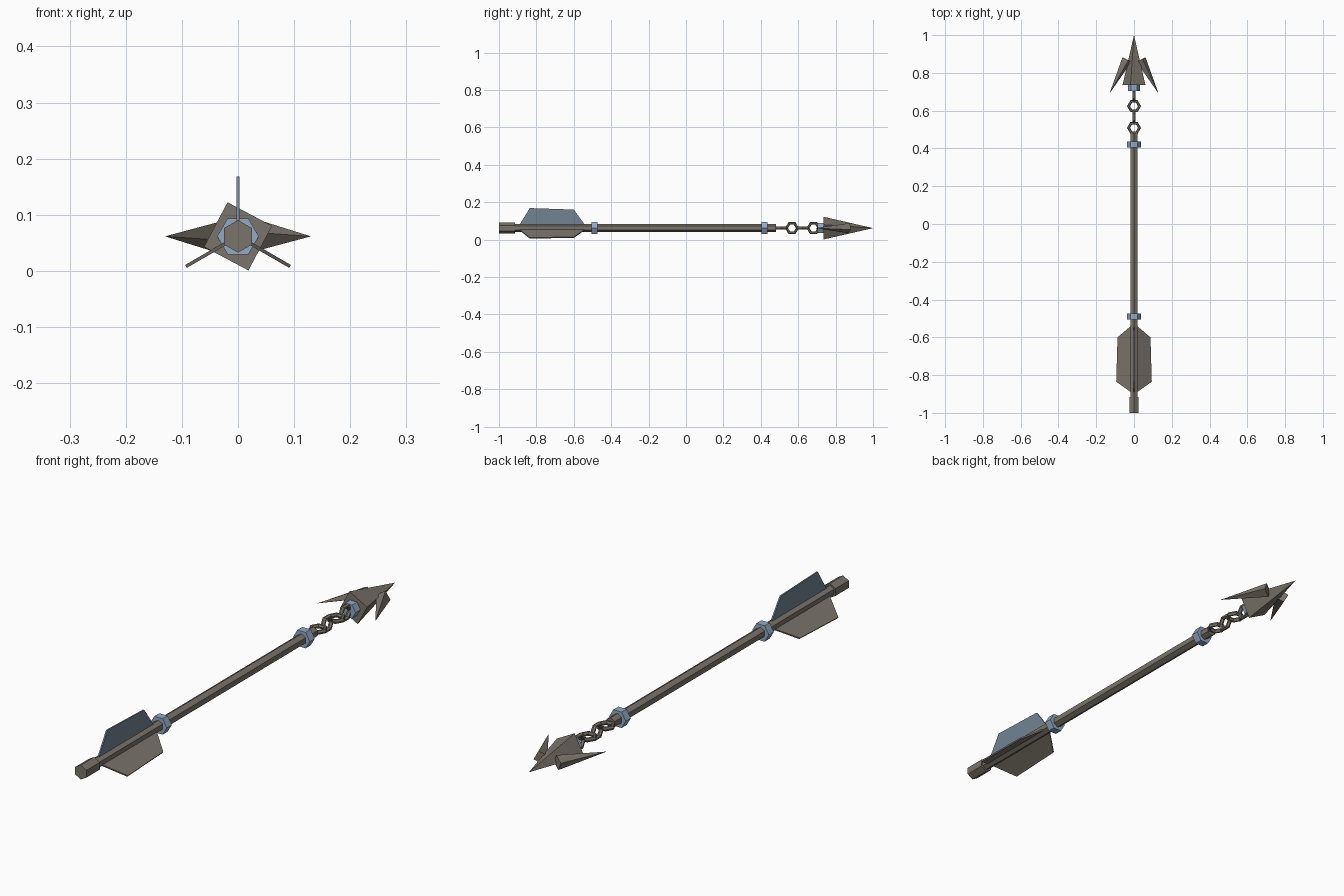
import bpy, bmesh, math
from mathutils import Vector, Matrix

if "Cube" in bpy.data.objects:
    bpy.data.objects.remove(bpy.data.objects["Cube"])

CZ = 0.0615  # height of the arrow axis


def mat(name, col):
    m = bpy.data.materials.new(name)
    m.diffuse_color = (*col, 1)
    m.use_nodes = True
    m.node_tree.nodes["Principled BSDF"].inputs["Base Color"].default_value = m.diffuse_color
    return m


WOOD = mat("brown grey", (0.195, 0.175, 0.145))
STEEL = mat("light steel blue", (0.29, 0.40, 0.55))
FEATHER = mat("slate blue", (0.17, 0.23, 0.30))


def finish(name, bm, material):
    bmesh.ops.recalc_face_normals(bm, faces=bm.faces[:])
    me = bpy.data.meshes.new(name)
    bm.to_mesh(me)
    bm.free()
    me.materials.append(material)
    ob = bpy.data.objects.new(name, me)
    bpy.context.collection.objects.link(ob)
    return ob


def spike(name, a, b, r1, r2, n, angle, material):
    """Prism or pyramid from point a to point b; first vertex at angle in the end plane."""
    a, b = Vector(a), Vector(b)
    d = (b - a).normalized()
    up = Vector((0, 0, 1))
    side = d.cross(up)
    bm = bmesh.new()

    def ring(c, r):
        return [bm.verts.new(c + r * (side * math.cos(t) + up * math.sin(t)))
                for t in (math.radians(angle) + math.tau * i / n for i in range(n))]
    ra = ring(a, r1)
    bm.faces.new(ra)
    if r2:
        rb = ring(b, r2)
        bm.faces.new(rb)
    else:
        tip = bm.verts.new(b)
    for i in range(n):
        j = (i + 1) % n
        bm.faces.new([ra[i], ra[j], rb[j], rb[i]] if r2 else [ra[i], ra[j], tip])
    return finish(name, bm, material)


def link(name, y, vertical):
    """Six-sided chain ring with a six-sided wire."""
    bm = bmesh.new()
    rings = []
    for i in range(6):
        t = math.tau * i / 6
        ring = []
        for k in range(6):
            p = math.tau * k / 6
            r = 0.029 + 0.008 * math.cos(p)
            h = 0.009 * math.sin(p)
            u, v = r * math.cos(t), r * math.sin(t)
            co = (h, y + u, CZ + v) if vertical else (u, y + v, CZ + h)
            ring.append(bm.verts.new(co))
        rings.append(ring)
    for i in range(6):
        q, s = rings[i], rings[(i + 1) % 6]
        for k in range(6):
            m = (k + 1) % 6
            bm.faces.new([q[k], q[m], s[m], s[k]])
    finish(name, bm, WOOD)


def vane(name, angle, material):
    """Thin feather plate swept back, turned around the axis."""
    prof = [(-0.895, 0.01), (-0.835, 0.107), (-0.60, 0.099), (-0.535, 0.01)]
    bm = bmesh.new()
    f = bm.faces.new([bm.verts.new((-0.003, y, r)) for y, r in prof])
    ext = bmesh.ops.extrude_face_region(bm, geom=[f])
    bmesh.ops.translate(bm, vec=(0.006, 0, 0),
                        verts=[v for v in ext["geom"] if isinstance(v, bmesh.types.BMVert)])
    M = Matrix.Translation((0, 0, CZ)) @ Matrix.Rotation(math.radians(angle), 4, 'Y')
    bmesh.ops.transform(bm, matrix=M, verts=bm.verts[:])
    finish(name, bm, material)


# shaft and nock
spike("shaft", (0, -0.93, CZ), (0, 0.48, CZ), 0.0215, 0.0215, 6, 30, WOOD)
spike("nock", (0, -1.0, CZ), (0, -0.915, CZ), 0.029, 0.029, 6, 30, WOOD)

# collars
for nm, y, r in (("rear_collar", -0.49, 0.037), ("front_collar", 0.42, 0.037),
                 ("head_collar", 0.72, 0.031)):
    spike(nm, (0, y - 0.016, CZ), (0, y + 0.016, CZ), r, r, 6, 0, STEEL)

# chain between shaft and head
for i in range(4):
    link(f"chain_link_{i + 1}", 0.509 + 0.0575 * i, i % 2 == 1)

# arrow head and the two barbs
spike("head", (0, 0.735, CZ), (0, 1.0, CZ), 0.0635, 0, 4, 17, WOOD)
for s, nm in ((1, "right_barb"), (-1, "left_barb")):
    spike(nm, (s * 0.037, 0.871, CZ), (s * 0.13, 0.69, CZ), 0.028, 0, 4, 17, WOOD)

# fletching
vane("top_vane", 0, FEATHER)
vane("right_vane", 120, WOOD)
vane("left_vane", 240, WOOD)
